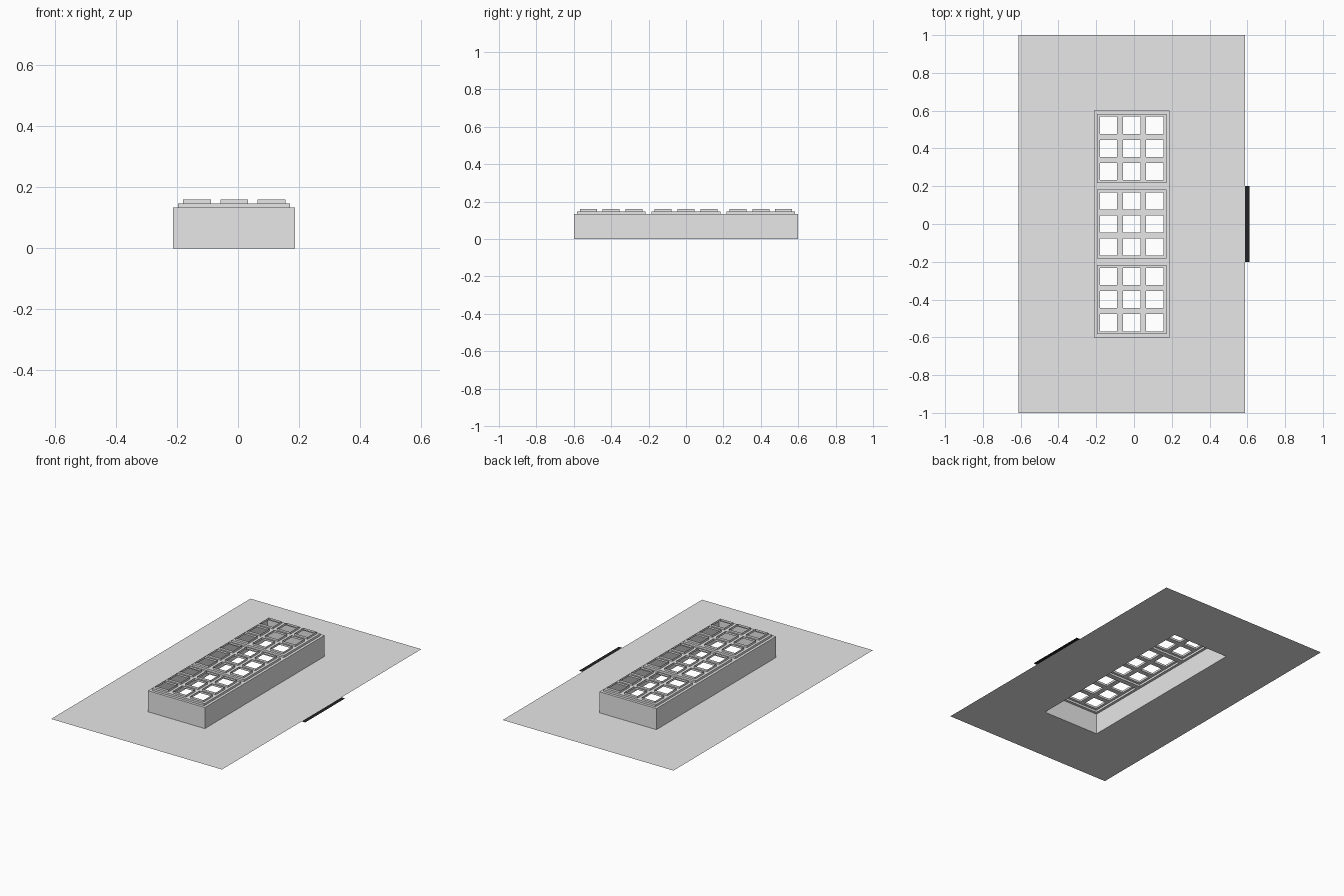
import bpy, bmesh

if "Cube" in bpy.data.objects:
    bpy.data.objects.remove(bpy.data.objects["Cube"])

CX = -0.0125          # building axis; the dark strip widens the right side
CELL = 0.4            # plan module: 3 x 5 modules make the base
INSET = 0.0165
Z_ROOF, Z_PANEL, Z_RIM = 0.134, 0.147, 0.16


def material(name, rgb):
    m = bpy.data.materials.new(name)
    m.diffuse_color = (*rgb, 1)
    m.use_nodes = True
    m.node_tree.nodes["Principled BSDF"].inputs["Base Color"].default_value = m.diffuse_color
    return m


GREY = material("light grey", (0.8, 0.8, 0.8))
DARK = material("near black", (0.016, 0.016, 0.016))


def rect(cx, cy, w, d):
    """Counter-clockwise corners of a rectangle in plan."""
    return [(cx - w / 2, cy - d / 2), (cx + w / 2, cy - d / 2),
            (cx + w / 2, cy + d / 2), (cx - w / 2, cy + d / 2)]


def band(bm, a, za, b, zb):
    """Four quads joining loop a to loop b: a flat frame or upright walls."""
    for i in range(4):
        j = (i + 1) % 4
        bm.faces.new([bm.verts.new(p) for p in (
            (*a[i], za), (*a[j], za), (*b[j], zb), (*b[i], zb))])


def finish(name, bm, mat):
    bmesh.ops.remove_doubles(bm, verts=bm.verts[:], dist=1e-5)
    me = bpy.data.meshes.new(name)
    bm.to_mesh(me)
    bm.free()
    me.materials.append(mat)
    ob = bpy.data.objects.new(name, me)
    bpy.context.collection.objects.link(ob)


# ground sheet, open under the building
footprint = rect(CX, 0, CELL, 3 * CELL)
bm = bmesh.new()
band(bm, rect(CX, 0, 3 * CELL, 5 * CELL), 0, footprint, 0)
finish("base_sheet", bm, GREY)

# hollow building: outer walls and the roof border around each bay
bm = bmesh.new()
band(bm, footprint, 0, footprint, Z_ROOF)
side = CELL - 2 * INSET
bays = [-CELL, 0, CELL]
for y in bays:
    band(bm, rect(CX, y, CELL, CELL), Z_ROOF, rect(CX, y, side, side), Z_ROOF)
finish("building_walls", bm, GREY)

# raised roof panels, each with a 3 x 3 set of open skylights
pane = side / 3
hole = pane - 0.031
for n, y in enumerate(bays):
    bm = bmesh.new()
    edge = rect(CX, y, side, side)
    band(bm, edge, Z_ROOF, edge, Z_PANEL)
    for i in (-1, 0, 1):
        for j in (-1, 0, 1):
            px, py = CX + i * pane, y + j * pane
            opening = rect(px, py, hole, hole)
            band(bm, rect(px, py, pane, pane), Z_PANEL, opening, Z_PANEL)
            band(bm, opening, Z_PANEL, opening, Z_RIM)   # upright rim
    finish(f"skylight_panel_{n + 1}", bm, GREY)

# dark strip on the right edge of the sheet
bm = bmesh.new()
bm.faces.new([bm.verts.new((*p, 0)) for p in rect(0.6, 0, 0.025, CELL)])
finish("entrance_strip", bm, DARK)
